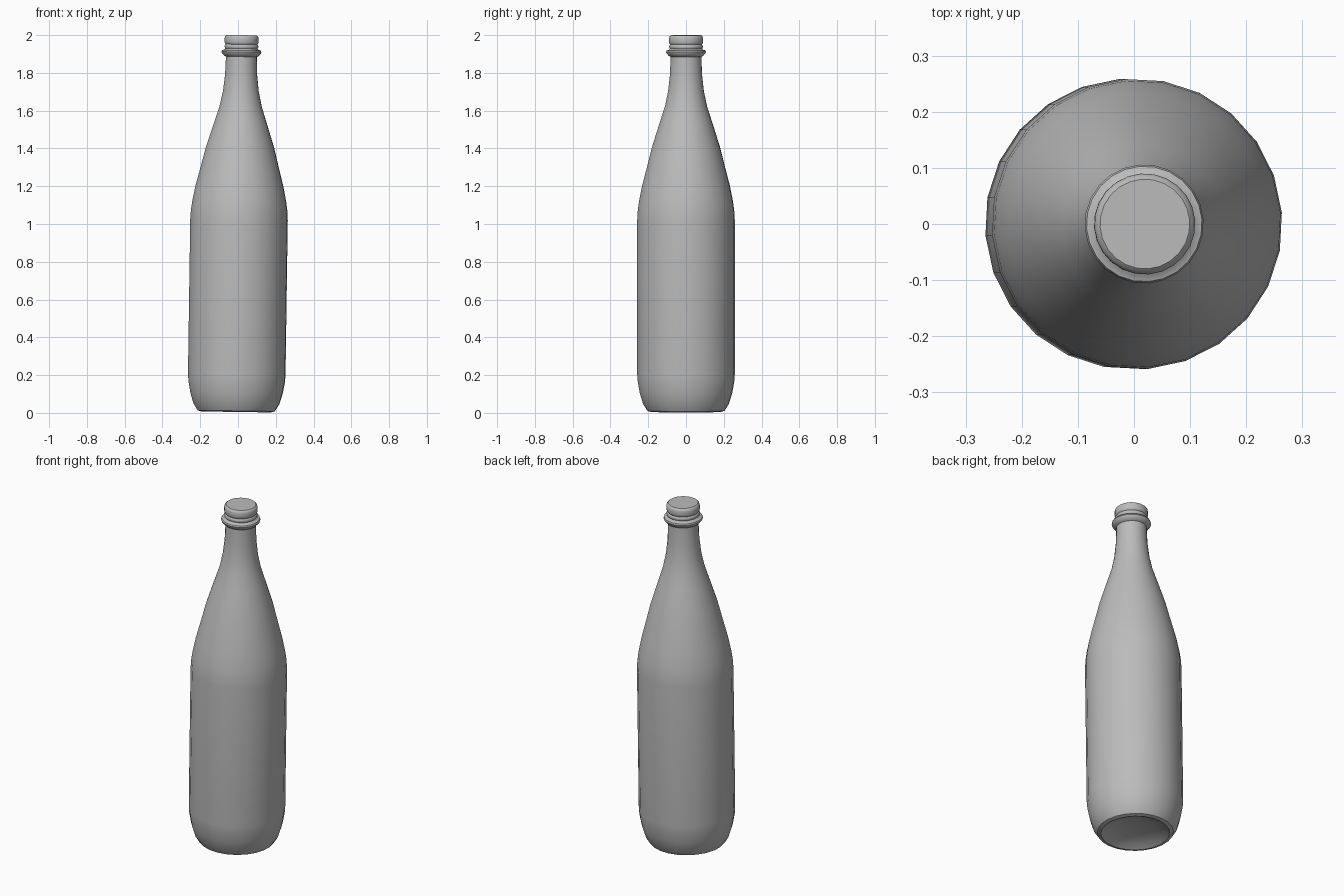
import bpy
import bmesh
import math
from mathutils import Matrix

cube = bpy.data.objects.get("Cube")
if cube:
    bpy.data.objects.remove(cube, do_unlink=True)

SIDES = 24
TILT = 0.0145                      # slight lean towards +x
lean = Matrix.Translation((-0.0095, 0, 0.003)) @ Matrix.Rotation(TILT, 4, 'Y')

grey = bpy.data.materials.new("plain grey")
grey.use_nodes = True
colour = (0.5, 0.5, 0.5, 1)
grey.diffuse_color = colour
grey.node_tree.nodes["Principled BSDF"].inputs["Base Color"].default_value = colour


def lathe(name, profile, sharp=40):
    """Spin (radius, height) points round z; zero radius closes an end."""
    bm = bmesh.new()
    rings = []
    for r, z in profile:
        if r == 0:
            rings.append([bm.verts.new((0, 0, z))] * SIDES)
            continue
        angles = [2 * math.pi * (i + 0.3) / SIDES for i in range(SIDES)]
        rings.append([bm.verts.new((r * math.cos(a), r * math.sin(a), z)) for a in angles])
    for low, high in zip(rings, rings[1:]):
        for i in range(SIDES):
            j = (i + 1) % SIDES
            corners = [low[i], low[j], high[j], high[i]]
            bm.faces.new(list(dict.fromkeys(corners)))
    bmesh.ops.recalc_face_normals(bm, faces=bm.faces)
    bm.transform(lean)
    mesh = bpy.data.meshes.new(name)
    bm.to_mesh(mesh)
    bm.free()
    mesh.materials.append(grey)
    obj = bpy.data.objects.new(name, mesh)
    bpy.context.collection.objects.link(obj)
    bpy.ops.object.select_all(action='DESELECT')
    obj.select_set(True)
    bpy.context.view_layer.objects.active = obj
    bpy.ops.object.shade_smooth_by_angle(angle=math.radians(sharp))
    return obj


# Body: hollowed base, straight wall, sloping shoulder, slim neck
lathe("bottle_body", [
    (0, 0.04), (0.10, 0.035), (0.16, 0.015), (0.185, 0.002), (0.205, 0.008),
    (0.228, 0.045), (0.245, 0.10), (0.256, 0.16), (0.259, 0.20),
    (0.259, 1.02), (0.256, 1.07), (0.249, 1.12), (0.233, 1.20),
    (0.207, 1.30), (0.182, 1.40), (0.141, 1.53), (0.112, 1.62),
    (0.095, 1.70), (0.085, 1.79), (0.082, 1.88), (0.082, 1.93)])

# Collar: protruding ring below the cap
lathe("neck_collar", [
    (0.080, 1.882), (0.090, 1.886), (0.103, 1.900), (0.106, 1.908),
    (0.103, 1.916), (0.090, 1.920), (0.084, 1.928)])

# Cap: lower bead, groove and rounded lid
lathe("bottle_cap", [
    (0.082, 1.922), (0.088, 1.928), (0.090, 1.938), (0.087, 1.945),
    (0.084, 1.948), (0.088, 1.953), (0.090, 1.960), (0.090, 1.982),
    (0.087, 1.991), (0.080, 1.997), (0, 1.997)])
